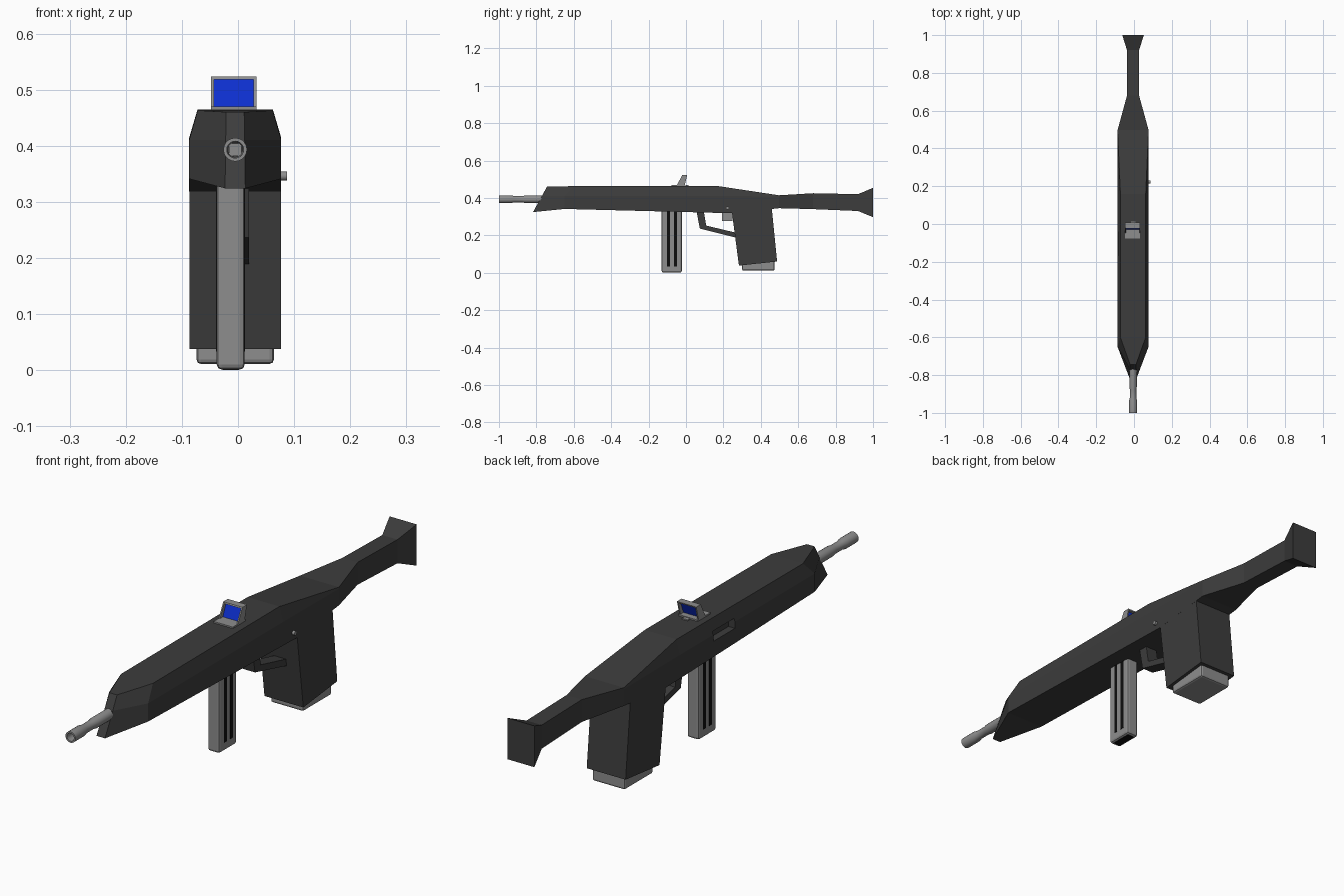
import bpy, bmesh, math

if "Cube" in bpy.data.objects:
    bpy.data.objects.remove(bpy.data.objects["Cube"])

CX = -0.005  # centre line of the body


def material(name, rgb):
    m = bpy.data.materials.new(name)
    m.diffuse_color = (*rgb, 1)
    m.use_nodes = True
    m.node_tree.nodes["Principled BSDF"].inputs["Base Color"].default_value = m.diffuse_color
    return m


DARK = material("dark_grey", (0.045, 0.045, 0.045))
GREY = material("mid_grey", (0.27, 0.27, 0.27))
BLACK = material("black", (0.004, 0.004, 0.004))
BLUE = material("lens_blue", (0.004, 0.028, 0.62))


def loft(name, rings, mat, closed=False, bevel=0):
    """Skin a row of equal rings; cap the ends unless closed."""
    bm = bmesh.new()
    rows = [[bm.verts.new(p) for p in r] for r in rings]
    n = len(rows[0])
    pairs = list(zip(rows, rows[1:]))
    if closed:
        pairs.append((rows[-1], rows[0]))
    else:
        bm.faces.new(rows[0])
        bm.faces.new(rows[-1])
    for a, b in pairs:
        for i in range(n):
            j = (i + 1) % n
            bm.faces.new((a[i], a[j], b[j], b[i]))
    bmesh.ops.recalc_face_normals(bm, faces=bm.faces)
    if bevel:
        bmesh.ops.bevel(bm, geom=bm.edges[:], offset=bevel, segments=2,
                        profile=0.5, affect='EDGES')
    me = bpy.data.meshes.new(name)
    bm.to_mesh(me)
    bm.free()
    me.materials.append(mat)
    ob = bpy.data.objects.new(name, me)
    bpy.context.collection.objects.link(ob)
    return ob


def prism(name, profile, x0, x1, mat, bevel=0):
    """Extrude a (y, z) profile from x0 to x1."""
    return loft(name, [[(x, y, z) for y, z in profile] for x in (x0, x1)],
                mat, bevel=bevel)


def box(name, x0, x1, y0, y1, z0, z1, mat, bevel=0):
    return prism(name, [(y0, z0), (y1, z0), (y1, z1), (y0, z1)], x0, x1, mat, bevel)


def smooth(ob):
    bpy.ops.object.select_all(action='DESELECT')
    ob.select_set(True)
    bpy.context.view_layer.objects.active = ob
    bpy.ops.object.shade_smooth_by_angle(angle=math.radians(35))


# Receiver: six-sided sections, each (half width, y, z) for bottom, middle, top
sections = [
    [(0.018, -0.818, 0.324), (0.017, -0.77, 0.41), (0.016, -0.743, 0.460)],
    [(0.082, -0.65, 0.341), (0.082, -0.65, 0.41), (0.067, -0.60, 0.463)],
    [(0.082, 0.246, 0.318), (0.082, 0.16, 0.41), (0.067, 0.16, 0.465)],
    [(0.082, 0.497, 0.345), (0.082, 0.497, 0.408), (0.082, 0.497, 0.414)],
]
receiver = loft("receiver",
                [[(CX + w, y, z) for w, y, z in s] +
                 [(CX - w, y, z) for w, y, z in reversed(s)] for s in sections], DARK)

# Side port cut into the left of the receiver
cutter = box("port_cutter", -0.12, -0.06, -0.17, -0.04, 0.385, 0.422, DARK)
cutter.hide_render = True
mod = receiver.modifiers.new("port", 'BOOLEAN')
mod.operation = 'DIFFERENCE'
mod.object = cutter
bpy.context.view_layer.objects.active = receiver
bpy.ops.object.modifier_apply(modifier=mod.name)
bpy.data.objects.remove(cutter)

# Shoulder stock: (half width, y, bottom, top)
stock = [(0.082, 0.497, 0.345, 0.414), (0.032, 0.68, 0.340, 0.425),
         (0.032, 0.92, 0.330, 0.420), (0.057, 1.0, 0.297, 0.454)]
loft("stock", [[(CX - w, y, b), (CX + w, y, b), (CX + w, y, t), (CX - w, y, t)]
               for w, y, b, t in stock], DARK)

# Rear grip and its base plate
prism("rear_grip", [(0.244, 0.335), (0.283, 0.038), (0.487, 0.06), (0.457, 0.36)],
      CX - 0.0818, CX + 0.0818, DARK)
prism("grip_base", [(0.30, 0.06), (0.30, 0.011), (0.474, 0.011), (0.474, 0.075)],
      CX - 0.069, CX + 0.069, GREY, bevel=0.008)

# Front magazine with dark slots on both sides and a dark floor plate
box("magazine", -0.038, 0.012, -0.13, -0.022, 0.001, 0.35, GREY, bevel=0.009)
for x0, x1 in ((-0.0388, -0.036), (0.010, 0.0128)):
    for y in (-0.101, -0.064):
        box("magazine_slot", x0, x1, y, y + 0.016, 0.033, 0.335, BLACK)
box("magazine_floor", -0.028, 0.002, -0.118, -0.034, 0.0, 0.004, BLACK)

# Trigger guard and trigger
prism("trigger_guard", [(0.055, 0.335), (0.074, 0.236), (0.275, 0.186), (0.275, 0.212),
                        (0.108, 0.252), (0.094, 0.335)], CX - 0.025, CX + 0.025, DARK)
box("trigger", CX - 0.012, CX + 0.012, 0.192, 0.248, 0.276, 0.33, GREY)

# Safety button on the right side
button = loft("safety_button",
              [[(x, 0.222 + 0.008 * math.cos(a), 0.346 + 0.008 * math.sin(a))
                for a in (math.tau * i / 12 for i in range(12))]
               for x in (0.06, 0.087)], GREY)
smooth(button)

# Barrel: hollow tube turned from (y, radius) pairs
turned = [(-0.70, 0.020), (-0.86, 0.020), (-0.875, 0.017), (-0.92, 0.017), (-0.935, 0.021),
          (-1.0, 0.021), (-1.0, 0.015), (-0.90, 0.013), (-0.70, 0.013)]
barrel = loft("barrel", [[(CX + r * math.cos(a), y, 0.393 + r * math.sin(a))
                          for a in (math.tau * i / 20 for i in range(20))]
                         for y, r in turned], GREY, closed=True)
smooth(barrel)
box("barrel_bore_end", CX - 0.011, CX + 0.011, -0.872, -0.868, 0.382, 0.404, GREY)

# Sight: base plate, slanted frame of four bars, blue lens
SX0, SX1 = -0.048, 0.033
box("sight_base", SX0, SX1, -0.078, -0.002, 0.458, 0.470, GREY)
side = [(-0.05, 0.465), (-0.008, 0.465), (0.007, 0.523), (-0.02, 0.523)]
for x in (SX0, SX1 - 0.005):
    prism("sight_side", side, x, x + 0.005, GREY)
prism("sight_top", [(-0.0225, 0.518), (0.0057, 0.518), (0.007, 0.523), (-0.02, 0.523)],
      SX0, SX1, GREY)
prism("sight_lens", [(-0.030, 0.468), (-0.026, 0.468), (-0.005, 0.519), (-0.009, 0.519)],
      SX0 + 0.004, SX1 - 0.004, BLUE)
box("sight_screw", CX - 0.012, CX + 0.012, 0.0, 0.014, 0.460, 0.469, GREY)
